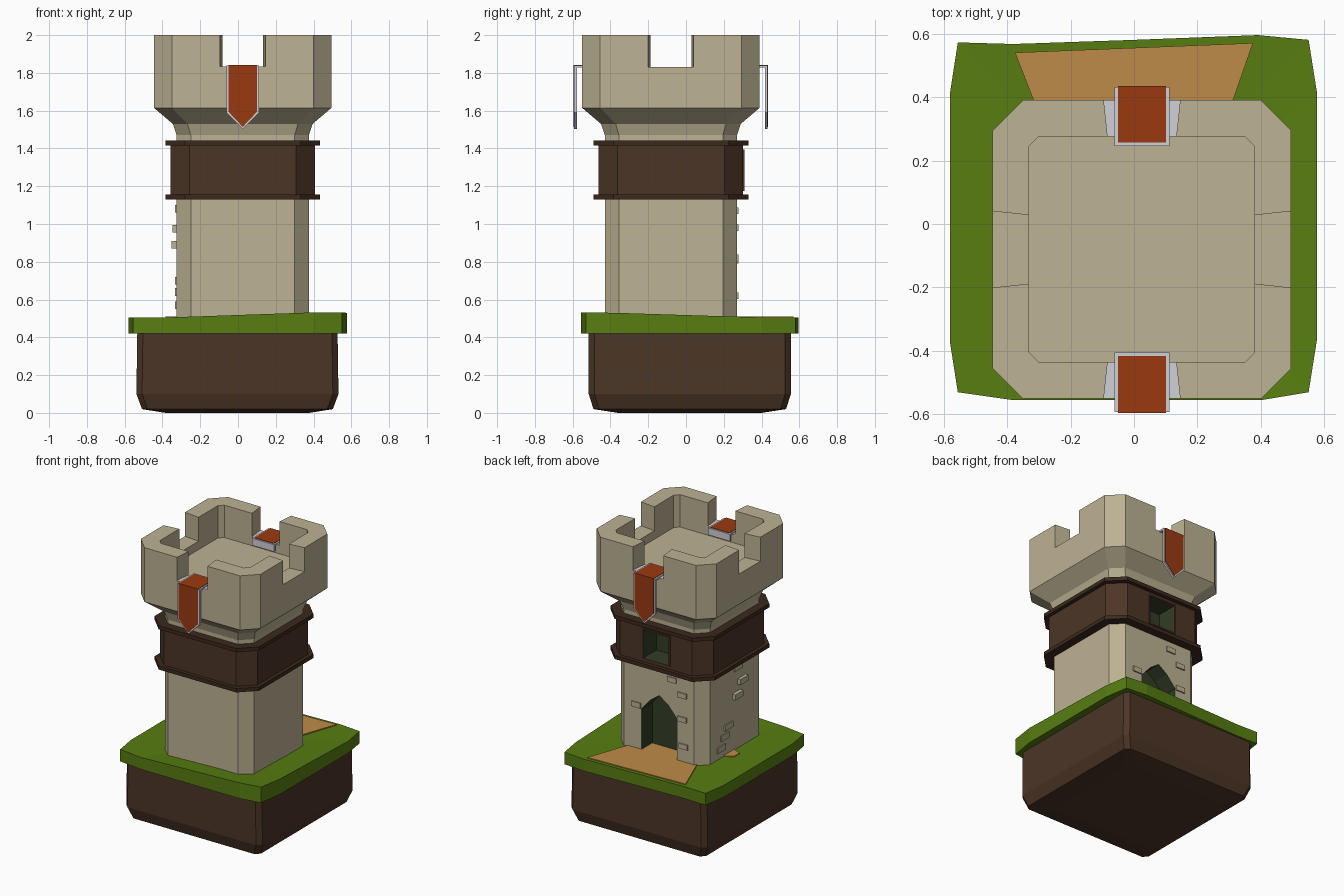
import bpy, bmesh
from mathutils import Matrix, Vector

if "Cube" in bpy.data.objects:
    bpy.data.objects.remove(bpy.data.objects["Cube"])


def material(name, r, g, b):
    m = bpy.data.materials.new(name)
    lin = [((c / 255 + 0.055) / 1.055) ** 2.4 for c in (r, g, b)]
    m.diffuse_color = (*lin, 1)
    m.use_nodes = True
    m.node_tree.nodes["Principled BSDF"].inputs["Base Color"].default_value = m.diffuse_color
    return m


STONE = material("stone", 188, 178, 147)
WOOD = material("brown_earth", 76, 53, 38)
TRIM = material("dark_brown", 60, 41, 29)
GRASS = material("grass_green", 87, 125, 17)
PATH = material("sandy_path", 190, 139, 72)
RED = material("banner_red", 154, 57, 16)
GREY = material("light_grey", 208, 208, 216)
DARK = material("dark_opening", 50, 60, 38)
CX, CY = 0.025, -0.08            # tower axis
CENTRE = Vector((CX, CY, 0))


def loft(name, rings, mat):
    """Skin equal-length rings of points and cap both ends."""
    bm = bmesh.new()
    loops = [[bm.verts.new(p) for p in ring] for ring in rings]
    n = len(loops[0])
    for a, b in zip(loops, loops[1:]):
        for i in range(n):
            bm.faces.new((a[i], a[(i + 1) % n], b[(i + 1) % n], b[i]))
    bm.faces.new(loops[0])
    bm.faces.new(loops[-1])
    bmesh.ops.recalc_face_normals(bm, faces=bm.faces)
    me = bpy.data.meshes.new(name)
    bm.to_mesh(me)
    bm.free()
    me.materials.append(mat)
    ob = bpy.data.objects.new(name, me)
    bpy.context.collection.objects.link(ob)
    return ob


def octagon(hx, chamfer, z, hy=None, c=(CX, CY)):
    hy = hy or hx
    k = chamfer
    pts = [(hx, -hy + k), (hx, hy - k), (hx - k, hy), (-hx + k, hy),
           (-hx, hy - k), (-hx, -hy + k), (-hx + k, -hy), (hx - k, -hy)]
    return [(x + c[0], y + c[1], z) for x, y in pts]


def plan(name, pts, z0, z1, mat):
    return loft(name, [[(x, y, z) for x, y in pts] for z in (z0, z1)], mat)


def elevation(name, pts, y0, y1, mat):
    return loft(name, [[(x, y, z) for x, z in pts] for y in (y0, y1)], mat)


def box(name, x0, x1, y0, y1, z0, z1, mat):
    return plan(name, [(x0, y0), (x1, y0), (x1, y1), (x0, y1)], z0, z1, mat)


def turn(ob, quarter):
    """Move a part modelled around the origin's front to one tower side."""
    ob.data.transform(Matrix.Translation(CENTRE) @ Matrix.Rotation(quarter * 1.5707963, 4, 'Z'))
    return ob


def cut(ob, cutters):
    for c in cutters:
        c.hide_render = True
        m = ob.modifiers.new("cut", 'BOOLEAN')
        m.operation, m.solver, m.object = 'DIFFERENCE', 'EXACT', c
        m.material_mode = 'TRANSFER'
    dg = bpy.context.evaluated_depsgraph_get()
    me = bpy.data.meshes.new_from_object(ob.evaluated_get(dg))
    ob.modifiers.clear()
    ob.data = me


# Earth block
E = (-0.003, 0.02)
loft("earth_block", [octagon(hx, k, z, hy, E) for hx, hy, k, z in (
    (0.38, 0.38, 0.05, 0.0), (0.505, 0.51, 0.03, 0.02),
    (0.535, 0.535, 0.03, 0.10), (0.53, 0.535, 0.03, 0.44))], WOOD)

# Grass slab, rising toward the front right corner
edge = [(-.555, .572), (-.38, .567), (0, .58), (.39, .595), (.55, .58),
        (.577, .41), (.577, -.36), (.55, -.53), (.40, -.555),
        (-.38, -.555), (-.555, -.53), (-.58, -.37), (-.58, .41)]


def ground(x, y):
    return 0.505 + 0.027 * min(1, max(0, x / .4)) * min(1, max(0, -y / .4))


loft("grass", [[(x, y, 0.42) for x, y in edge],
               [(x, y, ground(x, y)) for x, y in edge],
               [(x * .5, y * .5, 0.503) for x, y in edge]], GRASS)

# Sandy path to the door and a small bare patch
plan("path", [(-.375, .54), (.375, .57), (.27, .27), (.2, .1), (-.2, .1), (-.27, .27)],
     0.49, 0.511, PATH)
plan("bare_patch", [(-.3, .06), (-.385, .01), (-.385, -.05), (-.3, -.09)], 0.49, 0.509, PATH)

# Stone tower: shaft, flared crown and sunken roof deck
tower = loft("stone_tower", [octagon(*p) for p in (
    (.35, .075, .45), (.35, .075, 1.47), (.37, .078, 1.53), (.47, .095, 1.615),
    (.47, .095, 2.0), (.355, .03, 2.0), (.355, .03, 1.77))], STONE)

# Wooden belt around the shaft
belt = loft("wooden_belt", [octagon(.383, .10, z) for z in (1.14, 1.43)], WOOD)
for name, z in (("lower_belt_trim", 1.13), ("upper_belt_trim", 1.415)):
    loft(name, [octagon(.41, .105, z), octagon(.41, .105, z + .027)], TRIM)

# Openings: four crown notches, pointed back door and back window
notch = [(-.129, -.55), (.129, -.55), (.102, -.30), (-.102, -.30)]
notches = [turn(plan("notch_cutter", notch, 1.83, 2.1, STONE), q) for q in range(4)]
door = elevation("door_cutter", [(-.12, .45), (.16, .45), (.16, .80), (.09, .88),
                                 (.02, .93), (-.05, .88), (-.12, .80)], .15, .4, DARK)
window = box("window_cutter", -.08, .12, .16, .4, 1.185, 1.385, DARK)
cut(tower, notches + [door, window])
cut(belt, [window])
for c in notches + [door, window]:
    bpy.data.objects.remove(c)

# Slim window frame
for name, x0, x1, z0, z1 in (("window_frame_left", .12, .13, 1.175, 1.395),
                             ("window_frame_right", -.09, -.08, 1.175, 1.395),
                             ("window_sill", -.08, .12, 1.175, 1.185),
                             ("window_lintel", -.08, .12, 1.385, 1.395)):
    box(name, x0, x1, .295, .310, z0, z1, WOOD)

# Banners draped over the front and back notches
sill = [(-.122, -.469), (.122, -.469), (.109, -.356), (-.109, -.356)]
for side, q in (("front", 0), ("back", 2)):
    parts = [plan("notch_sill", sill, 1.826, 1.834, GREY)]
    for nm, h, grow, mat in (("banner_border", .087, 0, GREY), ("banner_cloth", .076, .003, RED)):
        t = .087 - h
        parts += [
            elevation(nm + "_drop", [(-h, 1.84 + grow), (-h, 1.59 + t * .4), (0, 1.503 + t),
                                     (h, 1.59 + t * .4), (h, 1.84 + grow)],
                      -.512 - grow, -.497, mat),
            box(nm + "_top", -h, h, -.512 - grow, -.325 - t, 1.828, 1.84 + grow, mat)]
    parts.append(box("banner_inner_lip", -.087, .087, -.339, -.325, 1.79, 1.84, GREY))
    for p in parts:
        turn(p, q).name = side + "_" + p.name

# Raised bricks on the back wall (x, z) and on the left wall (y, z)
for x, z in ((-.16, .98), (-.16, .81), (-.17, .62), (-.08, 1.07), (.20, .82)):
    box("back_brick", x - .035, x + .035, .26, .279, z - .018, z + .018, STONE)
for y, z, d in ((-.16, .975, .023), (-.10, .89, .026), (-.12, 1.08, .008),
                (.03, .64, .008), (.07, .57, .008), (-.01, .70, .008)):
    box("left_brick", -.325 - d, -.31, y - .045, y + .045, z - .02, z + .02, STONE)
